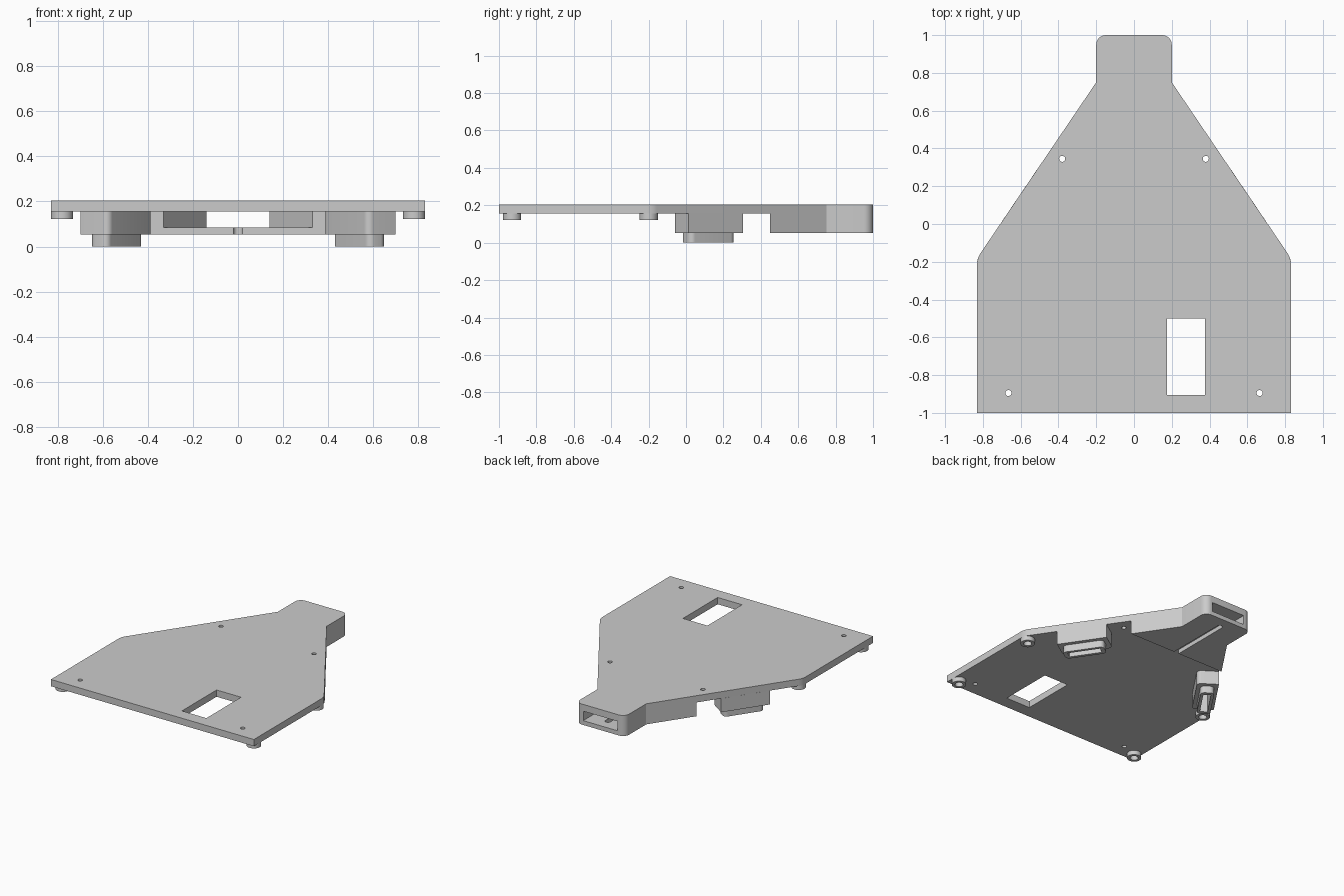
import bpy, bmesh, math
from mathutils import Vector

if "Cube" in bpy.data.objects:
    bpy.data.objects.remove(bpy.data.objects["Cube"], do_unlink=True)

grey = bpy.data.materials.new("light grey plastic")
grey.use_nodes = True
grey.diffuse_color = (0.6, 0.6, 0.6, 1)
grey.node_tree.nodes["Principled BSDF"].inputs["Base Color"].default_value = (0.6, 0.6, 0.6, 1)


def rounded(points, steps=8):
    """Outline from (x, y) or (x, y, fillet radius) corners."""
    out = []
    for i, corner in enumerate(points):
        p = Vector(corner[:2])
        if len(corner) == 2:
            out.append(p)
            continue
        r = corner[2]
        a = (Vector(points[i - 1][:2]) - p).normalized()
        b = (Vector(points[(i + 1) % len(points)][:2]) - p).normalized()
        half = a.angle(b) / 2
        reach = r / math.tan(half)
        centre = p + (a + b).normalized() * r / math.sin(half)
        start = (p + a * reach - centre).normalized()
        end = (p + b * reach - centre).normalized()
        out += [centre + start.slerp(end, k / steps) * r for k in range(steps + 1)]
    return out


def circle(x, y, r, n=32):
    return [Vector((x + r * math.cos(k * math.tau / n), y + r * math.sin(k * math.tau / n)))
            for k in range(n)]


def flip(points, side):
    return [Vector((p[0] * side, p[1])) for p in points]


def prism(name, loops, z0, z1):
    """Extrude an outline, with any further loops as holes."""
    bm = bmesh.new()
    for loop in loops:
        verts = [bm.verts.new((p[0], p[1], z0)) for p in loop]
        for i, v in enumerate(verts):
            bm.edges.new((verts[i - 1], v))
    bmesh.ops.remove_doubles(bm, verts=bm.verts[:], dist=1e-5)
    bmesh.ops.triangle_fill(bm, edges=bm.edges[:], use_beauty=True)
    top = bmesh.ops.extrude_face_region(bm, geom=bm.faces[:], use_keep_orig=True)["geom"]
    bmesh.ops.translate(bm, vec=(0, 0, z1 - z0),
                        verts=[g for g in top if isinstance(g, bmesh.types.BMVert)])
    bmesh.ops.recalc_face_normals(bm, faces=bm.faces[:])
    mesh = bpy.data.meshes.new(name)
    bm.to_mesh(mesh)
    bm.free()
    mesh.materials.append(grey)
    obj = bpy.data.objects.new(name, mesh)
    bpy.context.collection.objects.link(obj)
    bpy.ops.object.select_all(action="DESELECT")
    obj.select_set(True)
    bpy.context.view_layer.objects.active = obj
    bpy.ops.object.shade_smooth_by_angle(angle=math.radians(30))
    return obj


SIDES = (("left", 1), ("right", -1))
PLATE, FLOOR, BASE = 0.155, 0.085, 0.053   # underside levels

# Main plate with window and screw holes
half = [(0.83, -1), (0.83, -0.18, 0.1), (0.2, 0.75), (0.2, 1, 0.05)]
outline = rounded(half + [(-c[0], *c[1:]) for c in reversed(half)])
window = [(0.175, -0.905), (0.375, -0.905), (0.375, -0.5), (0.175, -0.5)]
holes = [circle(s * x, y, 0.016, 20) for x, y in ((0.38, 0.345), (0.665, -0.895))
         for _, s in SIDES]
prism("main_plate", [outline, window] + holes, PLATE, 0.205)

# Nose floor with a round-ended slot open at the front
nose = [(0.02, 0.93, 0.0195), (0.02, 0.45), (0.403, 0.45), (0.2, 0.75), (0.2, 1, 0.05)]
prism("nose_floor", [rounded(nose + [(-c[0], *c[1:]) for c in reversed(nose)])], BASE, FLOOR)

# Frame of the side blocks: along the sloping edge and inward from it
along = Vector((-0.63, 0.93)).normalized()
inward = Vector((-along.y, along.x))
middle = Vector((0.538, 0.118))


def tilted_box(a, b, r=0):
    corners = [middle + along * (a * u) + inward * (b * v)
               for u, v in ((-1, -1), (1, -1), (1, 1), (-1, 1))]
    return corners, [(c.x, c.y, r) for c in corners]


for label, s in SIDES:
    # Nose side wall
    wall = rounded([(0.14, 1), (0.2, 1, 0.05), (0.2, 0.75), (0.403, 0.45),
                    (0.33, 0.45), (0.14, 0.73)])
    prism(label + "_nose_wall", [flip(wall, s)], FLOOR, PLATE)

    # Side block, rounded on the inner corners, and its socket rim below
    sharp, soft = tilted_box(0.176, 0.075, 0.03)
    block = rounded([tuple(sharp[0]), tuple(sharp[1]), soft[2], soft[3]])
    pocket = flip(tilted_box(0.115, 0.026)[0], s)
    prism(label + "_side_block", [flip(block, s), pocket], BASE, PLATE)
    rim = rounded(tilted_box(0.145, 0.047, 0.03)[1])
    prism(label + "_socket_rim", [flip(rim, s), pocket], 0, BASE)

    # Ring feet
    for place, y in (("front", -0.93), ("rear", -0.2)):
        prism(f"{label}_{place}_ring_foot",
              [circle(s * 0.781, y, 0.049), circle(s * 0.781, y, 0.028)], 0.122, PLATE)
